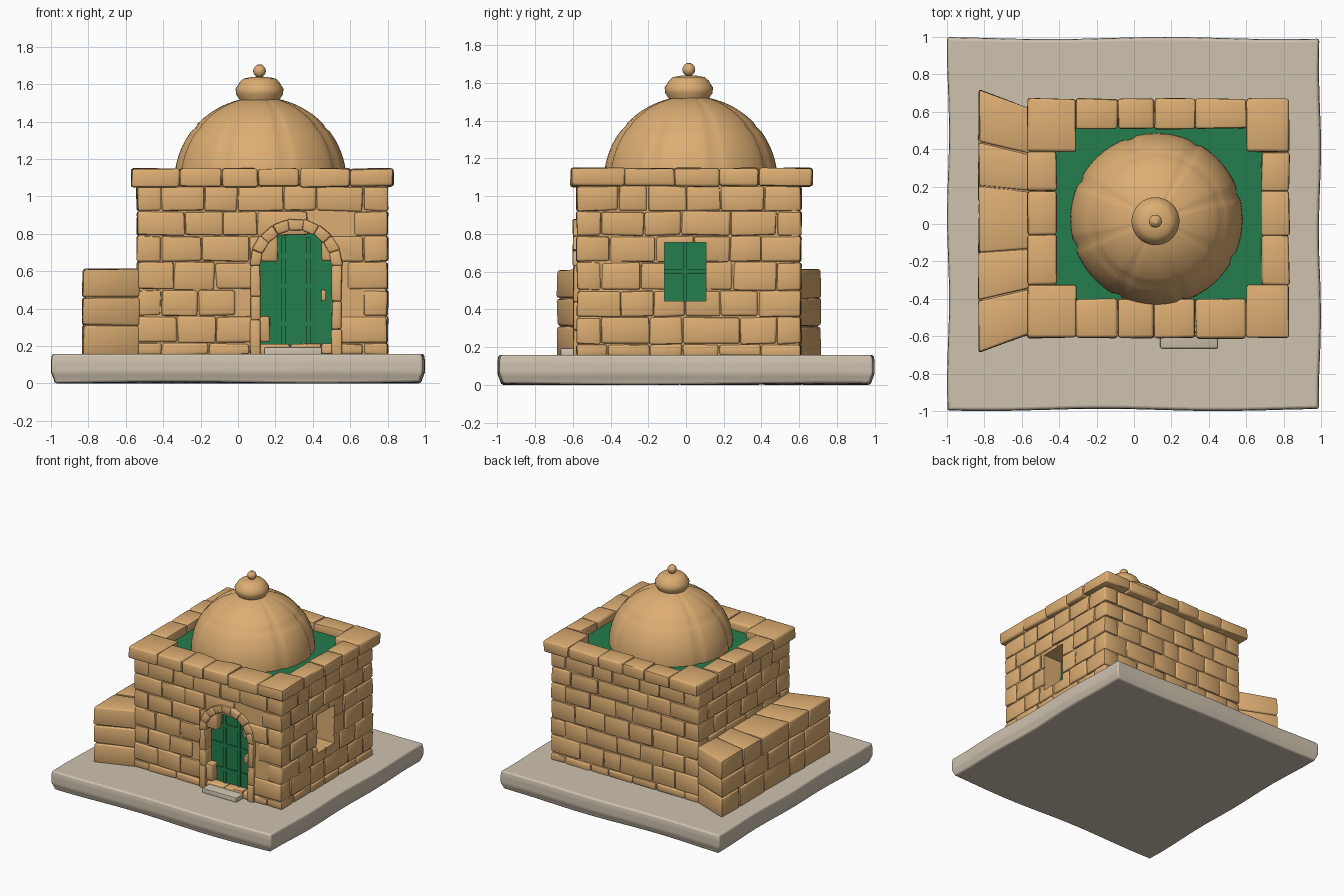
import bpy, bmesh, math, random
from mathutils import Vector

if "Cube" in bpy.data.objects:
    bpy.data.objects.remove(bpy.data.objects["Cube"])

random.seed(7)


def material(name, col):
    m = bpy.data.materials.new(name)
    m.diffuse_color = (*col, 1)
    m.use_nodes = True
    m.node_tree.nodes["Principled BSDF"].inputs["Base Color"].default_value = m.diffuse_color
    return m


SAND = material("sandstone", (0.72, 0.42, 0.17))
GREEN = material("green_paint", (0.017, 0.205, 0.075))
PALE = material("pale_stone", (0.62, 0.54, 0.43))


def solid(bm, loop_a, loop_b, jitter=0.0, bevel=0.0):
    """Closed solid between two matching loops of points."""
    def pt(p):
        return bm.verts.new(Vector(p) + Vector([random.uniform(-jitter, jitter) for _ in range(3)]))
    a, b = [pt(p) for p in loop_a], [pt(p) for p in loop_b]
    n = len(a)
    faces = [bm.faces.new(a), bm.faces.new(b)]
    for i in range(n):
        j = (i + 1) % n
        faces.append(bm.faces.new((a[i], a[j], b[j], b[i])))
    bmesh.ops.recalc_face_normals(bm, faces=faces)
    if bevel:
        edges = list({e for f in faces for e in f.edges})
        bmesh.ops.bevel(bm, geom=edges, offset=bevel, segments=2, profile=0.5,
                        affect='EDGES', clamp_overlap=True)


def box(bm, x0, x1, y0, y1, z0, z1, jitter=0.0, bevel=0.0):
    plan = [(x0, y0), (x1, y0), (x1, y1), (x0, y1)]
    solid(bm, [(x, y, z0) for x, y in plan], [(x, y, z1) for x, y in plan], jitter, bevel)


def finish(bm, name, mat, cutters=(), angle=45):
    me = bpy.data.meshes.new(name)
    bm.to_mesh(me)
    bm.free()
    ob = bpy.data.objects.new(name, me)
    bpy.context.collection.objects.link(ob)
    if mat:
        me.materials.append(mat)
    bpy.ops.object.select_all(action='DESELECT')
    ob.select_set(True)
    bpy.context.view_layer.objects.active = ob
    for c in cutters:
        m = ob.modifiers.new("cut", 'BOOLEAN')
        m.object, m.operation, m.solver = c, 'DIFFERENCE', 'EXACT'
        bpy.ops.object.modifier_apply(modifier=m.name)
    bpy.ops.object.shade_smooth_by_angle(angle=math.radians(angle))
    return ob


def split(a, b, size):
    """Cut a run into irregular block lengths."""
    n = max(1, round((b - a) / size))
    cuts = [a] + [a + (b - a) * (i + random.uniform(-0.2, 0.2)) / n for i in range(1, n)] + [b]
    return list(zip(cuts, cuts[1:]))


def arch(r, z0, y):
    """Door outline: straight sides with a round head."""
    pts = [(0.31 - r, y, z0)]
    pts += [(0.31 - r * math.cos(t * math.pi / 20), y, 0.63 + r * math.sin(t * math.pi / 20)) for t in range(21)]
    return pts + [(0.31 + r, y, z0)]


def lathe(name, profile, cx, cy, mat, segs=64, wobble=None):
    bm = bmesh.new()
    rings = []
    for k, (r, z) in enumerate(profile):
        ring = []
        for i in range(segs):
            t = 2 * math.pi * i / segs
            q = r - (wobble(i, k) if wobble else 0)
            ring.append(bm.verts.new((cx + q * math.cos(t), cy + q * math.sin(t), z)))
        rings.append(ring)
    for p, q in zip(rings, rings[1:]):
        for i in range(segs):
            j = (i + 1) % segs
            bm.faces.new((p[i], p[j], q[j], q[i]))
    bm.faces.new(rings[0][::-1])
    bm.faces.new(rings[-1])
    return finish(bm, name, mat, angle=50)


# Ground slab with soft, slightly wavy rim
bm = bmesh.new()
bmesh.ops.create_cube(bm, size=2)
bmesh.ops.subdivide_edges(bm, edges=bm.edges[:], cuts=11, use_grid_fill=True)
for v in bm.verts:
    x, y, z = v.co
    edge = max(abs(x), abs(y))
    s = 0.994 + 0.006 * math.sin(5 * x + 7 * y) * (edge > 0.99)
    s -= 0.028 * max(0, -z - 0.3) + 0.012 * max(0, z - 0.5)
    zz = 0.083 + 0.075 * z
    if z < -0.9:
        zz = 0.004 + 0.004 * math.sin(4 * x - 3 * y)
    v.co = (x * s, y * s, zz)
slab = finish(bm, "ground_slab", PALE)
bev = slab.modifiers.new("soft_rim", 'BEVEL')
bev.width, bev.segments = 0.012, 3
bev.limit_method, bev.angle_limit = 'ANGLE', math.radians(50)

# Cutters for the door and window openings
bm = bmesh.new()
solid(bm, arch(0.235, 0.1, -0.8), arch(0.235, 0.1, -0.5))
door_cut = finish(bm, "door_cutter", None)
bm = bmesh.new()
box(bm, 0.62, 0.95, -0.115, 0.105, 0.445, 0.755)
window_cut = finish(bm, "window_cutter", None)
cutters = (door_cut, window_cut)

# Mortar core and coursed block walls
X0, X1, Y0, Y1, T = -0.54, 0.80, -0.58, 0.61, 0.13
bm = bmesh.new()
box(bm, X0 + 0.012, X1 - 0.012, Y0 + 0.012, Y1 - 0.012, 0.1, 1.06)
finish(bm, "wall_core", SAND, cutters)

bm = bmesh.new()
courses = [0.15, 0.215, 0.36, 0.50, 0.65, 0.79, 0.92, 1.055]
g = 0.002
for row, (z0, z1) in enumerate(zip(courses, courses[1:])):
    ix, iy = (0, T) if row % 2 else (T, 0)
    for a, b in split(X0 + ix, X1 - ix, 0.21):
        for y0, y1 in ((Y0, Y0 + T - g), (Y1 - T + g, Y1)):
            box(bm, a + g, b - g, y0, y1, z0 + g, z1 - g, 0.005, 0.012)
    for a, b in split(Y0 + iy, Y1 - iy, 0.21):
        for x0, x1 in ((X0, X0 + T - g), (X1 - T + g, X1)):
            box(bm, x0, x1, a + g, b - g, z0 + g, z1 - g, 0.005, 0.012)
finish(bm, "wall_blocks", SAND, cutters)
for c in cutters:
    c.hide_render = True
    c.hide_set(True)

# Door surround: jamb blocks and arch wedges
bm = bmesh.new()
for side in (-1, 1):
    for z0, z1 in split(0.15, 0.63, 0.15):
        a, b = sorted((0.31 + side * 0.19, 0.31 + side * 0.245))
        box(bm, a, b, -0.597, -0.49, z0, z1, 0.003, 0.01)
for i in range(9):
    t0, t1 = math.pi * i / 9, math.pi * (i + 1) / 9
    ring = [(r * math.cos(t), r * math.sin(t)) for r, t in
            ((0.19, t0), (0.25, t0), (0.25, t1), (0.19, t1))]
    solid(bm, [(0.31 + x, -0.6, 0.63 + z) for x, z in ring],
          [(0.31 + x, -0.49, 0.63 + z) for x, z in ring], 0.003, 0.009)
finish(bm, "door_surround", SAND)

# Door leaf with raised bars, handle and threshold
bm = bmesh.new()
solid(bm, arch(0.2, 0.15, -0.515), arch(0.2, 0.15, -0.49))
for x in (0.245, 0.375):
    box(bm, x - 0.012, x + 0.012, -0.525, -0.5, 0.19, 0.78)
for z in (0.32, 0.52, 0.68):
    box(bm, 0.13, 0.49, -0.523, -0.5, z - 0.012, z + 0.012)
finish(bm, "door", GREEN, angle=30)
bm = bmesh.new()
box(bm, 0.445, 0.47, -0.56, -0.51, 0.44, 0.50, 0.003, 0.008)
finish(bm, "door_handle", SAND)
bm = bmesh.new()
box(bm, 0.14, 0.45, -0.665, -0.50, 0.14, 0.195, 0, 0.008)
finish(bm, "threshold", PALE)

# Window pane with crossing bars
bm = bmesh.new()
box(bm, 0.61, 0.628, -0.12, 0.11, 0.44, 0.76)
box(bm, 0.62, 0.64, -0.015, 0.005, 0.44, 0.76)
box(bm, 0.62, 0.638, -0.12, 0.11, 0.59, 0.61)
finish(bm, "window", GREEN, angle=30)

# Roof deck and block parapet with heavier corner stones
bm = bmesh.new()
box(bm, -0.46, 0.72, -0.46, 0.56, 1.03, 1.085)
finish(bm, "roof_deck", GREEN, angle=30)
bm = bmesh.new()
z0, z1 = 1.05, 1.148
for x0, x1 in ((-0.57, -0.31), (0.60, 0.83)):
    for y0, y1 in ((-0.61, -0.325), (0.385, 0.67)):
        box(bm, x0, x1, y0, y1, z0, z1, 0.005, 0.015)
for a, b in split(-0.31, 0.60, 0.24):
    box(bm, a, b, -0.61, -0.40, z0, z1, 0.005, 0.015)
    box(bm, a, b, 0.51, 0.67, z0, z1, 0.005, 0.015)
for a, b in split(-0.325, 0.385, 0.24):
    box(bm, -0.57, -0.415, a, b, z0, z1, 0.005, 0.015)
    box(bm, 0.68, 0.83, a, b, z0, z1, 0.005, 0.015)
finish(bm, "parapet", SAND)

# Dome with shallow seams, then its finial
dome = [(0.46 * math.cos(k * math.pi / 50), 1.08 + 0.45 * math.sin(k * math.pi / 50)) for k in range(24)]
lathe("dome", dome, 0.12, 0.025, SAND, 80,
      lambda i, k: 0.012 * (k < 22) * (i % 10 == 4) + 0.007 * (k == 11))
lathe("finial_cushion", [(0.09, 1.48), (0.105, 1.515), (0.125, 1.545), (0.128, 1.575),
                         (0.115, 1.595), (0.105, 1.612), (0.085, 1.63), (0.04, 1.638), (0.01, 1.64)],
      0.115, 0.015, SAND, 40)
ball = [(max(0.012, 0.034 * math.sin(k * math.pi / 12)), 1.67 - 0.034 * math.cos(k * math.pi / 12)) for k in range(13)]
lathe("finial_ball", [(0.02, 1.62)] + ball, 0.115, 0.015, SAND, 24)

# Side bench: courses of blocks, ends splayed towards the outer face
bm = bmesh.new()
for z0, z1 in ((0.15, 0.31), (0.31, 0.46), (0.46, 0.612)):
    for a, b in split(-0.69, 0.72, 0.28):
        plan = [(-0.83, a + g), (-0.525, a * 0.84 + g), (-0.525, b * 0.84 - g), (-0.83, b - g)]
        solid(bm, [(x, y, z0 + g) for x, y in plan], [(x, y, z1 - g) for x, y in plan], 0.005, 0.012)
finish(bm, "side_bench", SAND)
bm = bmesh.new()
solid(bm, [(-0.815, -0.67, 0.14), (-0.54, -0.56, 0.14), (-0.54, 0.58, 0.14), (-0.815, 0.70, 0.14)],
      [(-0.815, -0.67, 0.6), (-0.54, -0.56, 0.6), (-0.54, 0.58, 0.6), (-0.815, 0.70, 0.6)])
finish(bm, "side_bench_core", SAND)
